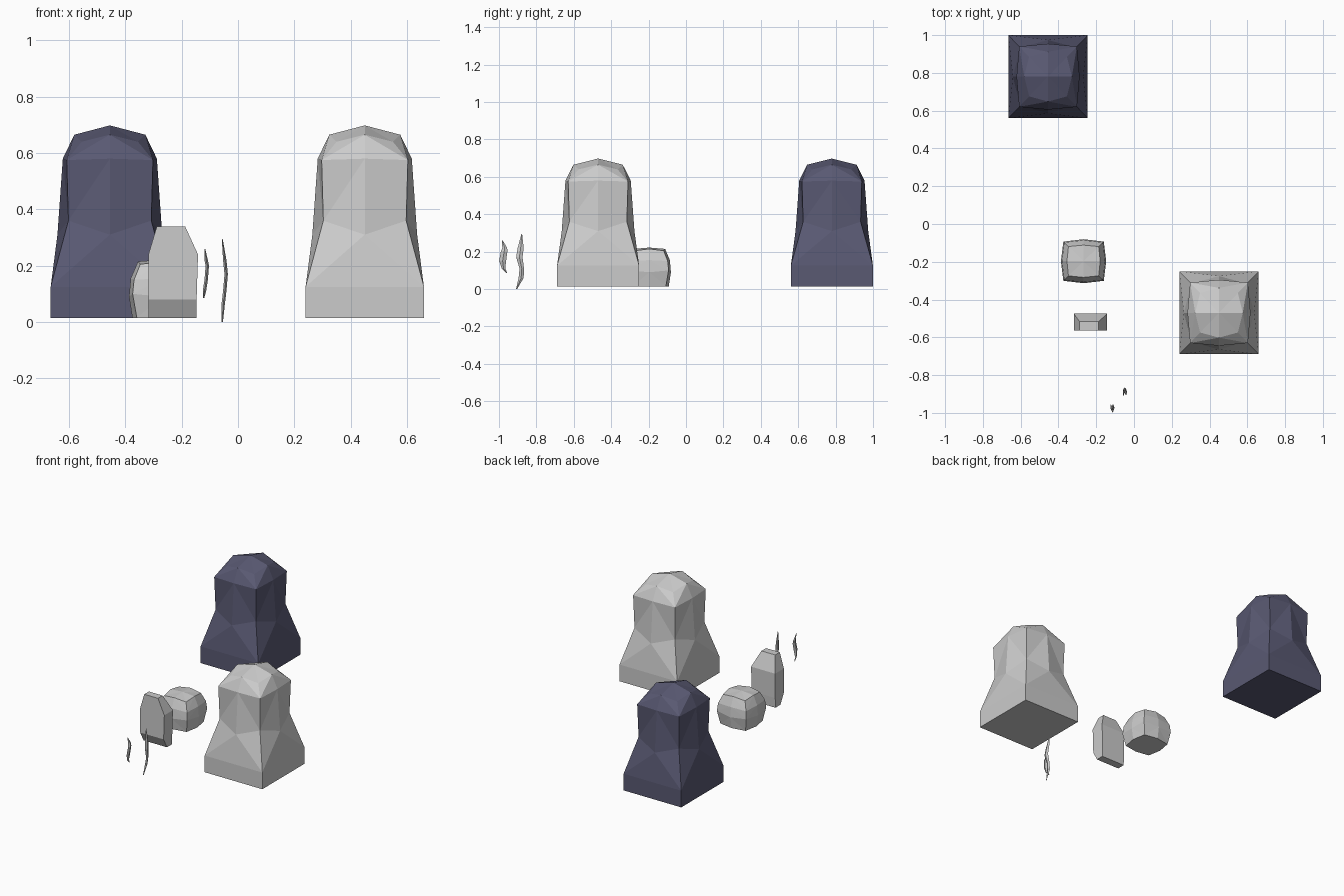
import bpy, bmesh

if "Cube" in bpy.data.objects:
    bpy.data.objects.remove(bpy.data.objects["Cube"])

dark = bpy.data.materials.new("dark_stone")
dark.diffuse_color = (0.10, 0.10, 0.17, 1)
dark.use_nodes = True
dark.node_tree.nodes["Principled BSDF"].inputs["Base Color"].default_value = dark.diffuse_color


def loft(name, rings, apex=None, mat=None):
    """Join equal-sized point rings from bottom to top with flat facets."""
    bm = bmesh.new()
    loops = [[bm.verts.new(p) for p in r] for r in rings]
    n = len(loops[0])
    bm.faces.new(loops[0][::-1])
    for lo, hi in zip(loops, loops[1:]):
        for i in range(n):
            j = (i + 1) % n
            if n < 8:
                bm.faces.new((lo[i], lo[j], hi[j], hi[i]))
            elif i % 2 == 0:   # corner first: crease runs to the upper side middle
                bm.faces.new((lo[i], lo[j], hi[j]))
                bm.faces.new((lo[i], hi[j], hi[i]))
            else:
                bm.faces.new((lo[i], lo[j], hi[i]))
                bm.faces.new((lo[j], hi[j], hi[i]))
    top = loops[-1]
    if apex:
        a = bm.verts.new(apex)
        for i in range(n):
            bm.faces.new((top[i], top[(i + 1) % n], a))
    else:
        bm.faces.new(top)
    bmesh.ops.recalc_face_normals(bm, faces=bm.faces)
    me = bpy.data.meshes.new(name)
    bm.to_mesh(me)
    bm.free()
    ob = bpy.data.objects.new(name, me)
    bpy.context.collection.objects.link(ob)
    if mat:
        me.materials.append(mat)
    return ob


def ring8(cx, cy, corner, mid, zc, zm, sy):
    """Square ring with corners and bulging side middles."""
    pts = []
    for ux, uy in [(-1, -1), (0, -1), (1, -1), (1, 0), (1, 1), (0, 1), (-1, 1), (-1, 0)]:
        is_corner = ux and uy
        r = corner if is_corner else mid
        pts.append((cx + ux * r, cy + uy * r * sy, zc if is_corner else zm))
    return pts


def rect(x0, x1, y0, y1, z):
    return [(x0, y0, z), (x1, y0, z), (x1, y1, z), (x0, y1, z)]


# Two tall boulders: corner radius, side radius, corner z, side z
TALL = [(.210, .210, .015, .015), (.210, .210, .125, .125), (.147, .186, .36, .31),
        (.153, .167, .575, .58), (.100, .126, .64, .665)]
for name, cx, cy, mat in [("tall_boulder_dark", -.455, .78, dark),
                          ("tall_boulder_grey", .45, -.47, None)]:
    loft(name, [ring8(cx, cy, *t, 1.045) for t in TALL], (cx, cy, .698), mat)

# Small rounded rock
ROUND = [(.092, .108, .015, .015), (.107, .12, .10, .09),
         (.102, .114, .15, .155), (.080, .088, .205, .215)]
loft("round_rock", [ring8(-.267, -.197, *t, .97) for t in ROUND], (-.267, -.197, .222))

# Slab rock with undercut front and sloping back
loft("slab_rock", [rect(-.318, -.147, -.530, -.478, .015),
                   rect(-.318, -.147, -.565, -.475, .08),
                   rect(-.318, -.142, -.565, -.475, .24),
                   rect(-.288, -.188, -.565, -.517, .34)])

# Thin upright slivers: z, x, front y, back y
SLIVERS = {
    "long_sliver": [(.0, -.056, -.909, -.903), (.06, -.053, -.895, -.868),
                    (.11, -.047, -.890, -.866), (.17, -.042, -.908, -.874),
                    (.22, -.047, -.900, -.868), (.295, -.056, -.880, -.876)],
    "short_sliver": [(.085, -.122, -.960, -.955), (.11, -.119, -.985, -.966),
                     (.15, -.113, -.999, -.962), (.20, -.109, -.990, -.955),
                     (.22, -.113, -.982, -.956), (.26, -.118, -.984, -.980)],
}
for name, path in SLIVERS.items():
    rings = []
    for z, x, y0, y1 in path:
        t = min(.006, (y1 - y0) * .4)
        m = (y0 + y1) / 2
        rings.append([(x, y0, z), (x + t, m, z), (x, y1, z), (x - t, m, z)])
    loft(name, rings)
